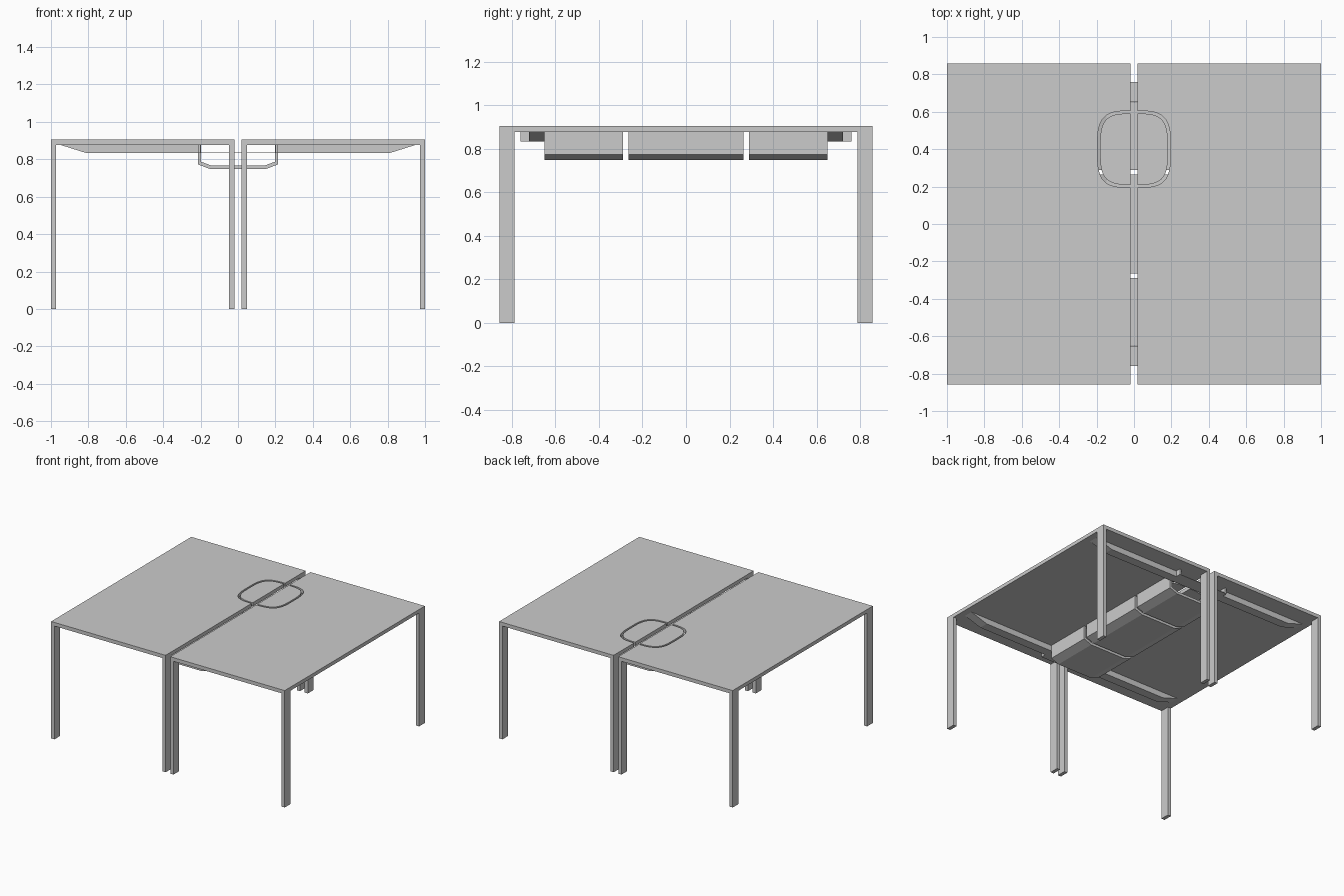
import bpy, bmesh, math
from mathutils import Vector

if "Cube" in bpy.data.objects:
    bpy.data.objects.remove(bpy.data.objects["Cube"])

TOP, UNDER, GAP, HALF_Y = 0.905, 0.877, 0.02, 0.857


def prism(name, pts, axis, lo, hi):
    """Extrude a 2D outline along z (points are x,y) or y (points are x,z)."""
    bm = bmesh.new()
    place = (lambda a, b: (a, b, lo)) if axis == 'z' else (lambda a, b: (a, lo, b))
    face = bm.faces.new([bm.verts.new(place(a, b)) for a, b in pts])
    ext = bmesh.ops.extrude_face_region(bm, geom=[face])
    move = Vector((0, 0, hi - lo)) if axis == 'z' else Vector((0, hi - lo, 0))
    bmesh.ops.translate(bm, vec=move, verts=[v for v in ext['geom'] if isinstance(v, bmesh.types.BMVert)])
    bmesh.ops.recalc_face_normals(bm, faces=bm.faces)
    me = bpy.data.meshes.new(name)
    bm.to_mesh(me)
    bm.free()
    ob = bpy.data.objects.new(name, me)
    bpy.context.collection.objects.link(ob)
    return ob


def box(name, x0, x1, y0, y1, z0, z1):
    return prism(name, [(x0, y0), (x1, y0), (x1, y1), (x0, y1)], 'z', z0, z1)


def half_hatch(rx, ry, cy=0.4, n=28, power=3.6):
    """Right half of a rounded square, from bottom to top, starting at the gap."""
    end_y = ry * (1 - (GAP / rx) ** power) ** (1 / power)
    pts = [(GAP, cy - end_y)]
    for i in range(1, n):
        t = -math.pi / 2 + math.pi * i / n
        x = rx * abs(math.cos(t)) ** (2 / power)
        y = math.copysign(ry * abs(math.sin(t)) ** (2 / power), math.sin(t))
        if x > GAP + 0.005:
            pts.append((x, cy + y))
    return pts + [(GAP, cy + end_y)]


for s, side in ((-1, 'left'), (1, 'right')):
    # Desktop with a bite for the cable hatch, and the hatch lid inside it
    outline = [(1, -HALF_Y), (GAP, -HALF_Y)] + half_hatch(0.195, 0.205) + [(GAP, HALF_Y), (1, HALF_Y)]
    prism(side + '_desktop', [(s * x, y) for x, y in outline], 'z', UNDER, TOP)
    prism(side + '_hatch_lid', [(s * x, y) for x, y in half_hatch(0.181, 0.191)], 'z', UNDER, TOP)

    for d, end in ((-1, 'front'), (1, 'back')):
        # Legs, outer and inner
        ys = sorted((d * HALF_Y, d * 0.787))
        for a, b, where in ((0.972, 1, 'outer'), (GAP, 0.047, 'inner')):
            xs = sorted((s * a, s * b))
            box(f'{side}_{end}_{where}_leg', *xs, *ys, 0, UNDER)
        # Support beam with tapered outer end
        ys = sorted((d * 0.65, d * 0.72))
        prof = [(0.95, UNDER), (0.81, 0.833), (0.2, 0.833), (0.2, UNDER)]
        prism(f'{side}_{end}_beam', [(s * x, z) for x, z in prof], 'y', *ys)
        # Upright tab of the beam connector
        xs = sorted((s * 0.2, s * 0.215))
        box(f'{side}_{end}_connector_tab', *xs, *sorted((d * 0.72, d * 0.76)), 0.833, UNDER)

# Thin plates joining the two desks
for d, end in ((-1, 'front'), (1, 'back')):
    box(end + '_connector_plate', -0.2, 0.2, *sorted((d * 0.652, d * 0.76)), 0.833, 0.837)

# Cable tray in three sections
outer = [(0.215, UNDER), (0.215, 0.773), (0.15, 0.748)]
inner = [(0.147, 0.768), (0.197, 0.787), (0.197, UNDER)]
profile = outer + [(-x, z) for x, z in reversed(outer)] + [(-x, z) for x, z in reversed(inner)] + inner
for name, y0, y1 in (('front', -0.65, -0.29), ('middle', -0.265, 0.265), ('back', 0.29, 0.65)):
    prism(name + '_cable_tray', profile, 'y', y0, y1)
